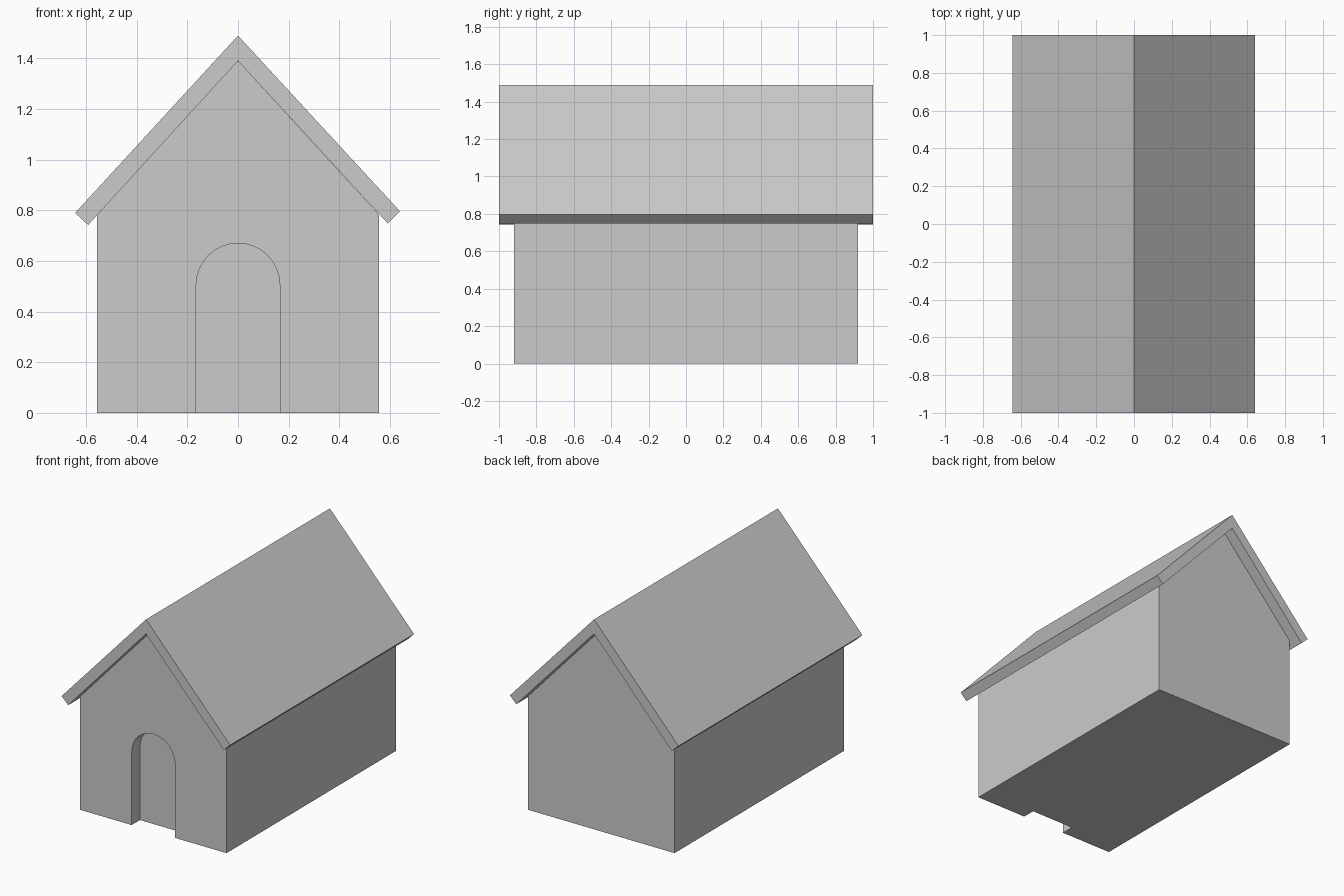
import bpy, bmesh, math

if "Cube" in bpy.data.objects:
    bpy.data.objects.remove(bpy.data.objects["Cube"])

stone = bpy.data.materials.new("plain_grey")
stone.diffuse_color = (0.6, 0.6, 0.6, 1)
stone.use_nodes = True
stone.node_tree.nodes["Principled BSDF"].inputs["Base Color"].default_value = stone.diffuse_color


def prism(name, profile, y0, y1):
    """Extrude an x-z outline from y0 to y1."""
    bm = bmesh.new()
    face = bm.faces.new([bm.verts.new((x, y0, z)) for x, z in profile])
    ext = bmesh.ops.extrude_face_region(bm, geom=[face])
    verts = [g for g in ext["geom"] if isinstance(g, bmesh.types.BMVert)]
    bmesh.ops.translate(bm, verts=verts, vec=(0, y1 - y0, 0))
    bmesh.ops.recalc_face_normals(bm, faces=bm.faces)
    mesh = bpy.data.meshes.new(name)
    bm.to_mesh(mesh)
    bm.free()
    mesh.materials.append(stone)
    obj = bpy.data.objects.new(name, mesh)
    bpy.context.collection.objects.link(obj)
    return obj


# Walls with gable ends; the arched doorway is cut into the front outline
W, F, R, SPRING, DEPTH = 0.557, 0.92, 0.165, 0.505, 0.09
arch = [(R * math.cos(math.pi * i / 16), SPRING + R * math.sin(math.pi * i / 16))
        for i in range(17)]
gable = [(W, 0.783), (0, 1.39), (-W, 0.783)]
house = prism("house_walls", [(-W, 0), (W, 0)] + gable, -F, F)

# Doorway recess
cutter = prism("doorway_cutter", [(-R, -0.1), (R, -0.1)] + arch, -F - 0.1, -F + DEPTH)
cutter.hide_render = True
cutter.hide_viewport = True
cut = house.modifiers.new("doorway", 'BOOLEAN')
cut.operation = 'DIFFERENCE'
cut.solver = 'EXACT'
cut.object = cutter

# Pitched roof with overhanging eaves
prism("roof", [(0, 1.49), (-0.643, 0.79), (-0.592, 0.742), (0, 1.39),
               (0.592, 0.748), (0.64, 0.796)], -1, 1)
